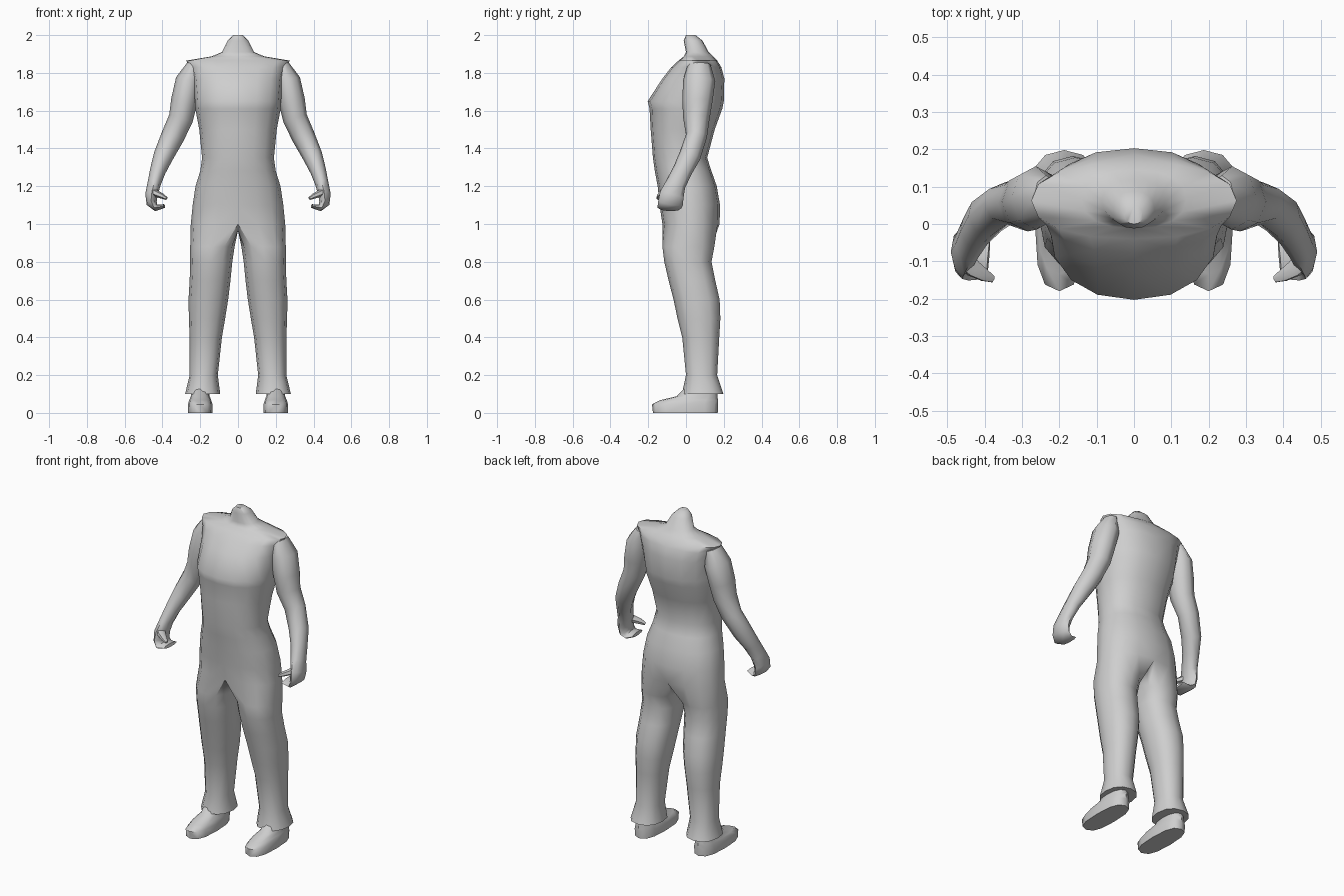
import bpy, bmesh, math
from mathutils import Vector

if "Cube" in bpy.data.objects:
    bpy.data.objects.remove(bpy.data.objects["Cube"])

grey = bpy.data.materials.new("plain grey")
grey.diffuse_color = (0.62, 0.62, 0.62, 1)
grey.use_nodes = True
grey.node_tree.nodes["Principled BSDF"].inputs["Base Color"].default_value = grey.diffuse_color


def power(v, e):
    return math.copysign(abs(v) ** e, v)


def oval(cx, rx, yf, yb, z, degrees, e):
    """Points of a rounded box section; -90 degrees is the front."""
    cy, ry = (yf + yb) / 2, (yb - yf) / 2
    return [Vector((cx + rx * power(math.cos(math.radians(a)), e),
                    cy + ry * power(math.sin(math.radians(a)), e), z)) for a in degrees]


def skin(bm, a, b, closed=True):
    n = len(a)
    for i in range(n if closed else n - 1):
        j = (i + 1) % n
        bm.faces.new((a[i], a[j], b[j], b[i]))


def finish(bm, name, angle=60, merge=False):
    bmesh.ops.recalc_face_normals(bm, faces=bm.faces)
    me = bpy.data.meshes.new(name)
    bm.to_mesh(me)
    bm.free()
    ob = bpy.data.objects.new(name, me)
    bpy.context.collection.objects.link(ob)
    me.materials.append(grey)
    mirror = ob.modifiers.new("mirror", 'MIRROR')
    mirror.use_mirror_merge = merge
    mirror.merge_threshold = 0.0005
    bpy.ops.object.select_all(action='DESELECT')
    ob.select_set(True)
    bpy.context.view_layer.objects.active = ob
    bpy.ops.object.shade_smooth_by_angle(angle=math.radians(angle))
    return ob


def loft(name, rings, angle=60):
    bm = bmesh.new()
    rows = [[bm.verts.new(p) for p in ring] for ring in rings]
    for a, b in zip(rows, rows[1:]):
        skin(bm, a, b)
    bm.faces.new(rows[0])
    bm.faces.new(rows[-1])
    return finish(bm, name, angle)


def tube(name, path, sides=8):
    """Loft ovals square to a path of (x, y, z, half width, half depth)."""
    pts = [Vector(p[:3]) for p in path]
    rings = []
    for i, p in enumerate(path):
        t = (pts[min(i + 1, len(pts) - 1)] - pts[max(i - 1, 0)]).normalized()
        v = Vector((0, 1, 0))
        v = (v - t * v.dot(t)).normalized()
        u = v.cross(t)
        rings.append([pts[i] + u * p[3] * math.cos(k * math.tau / sides)
                      + v * p[4] * math.sin(k * math.tau / sides) for k in range(sides)])
    return loft(name, rings)


# Torso, neck and trousers: half a body, mirrored
# z, half width, front y, back y
torso = [(2.0, .025, .0, .05), (1.97, .055, -.012, .088), (1.91, .085, 0, .12),
         (1.887, .14, -.012, .145), (1.865, .275, -.04, .165), (1.83, .252, -.078, .187),
         (1.77, .238, -.125, .203), (1.65, .228, -.203, .2), (1.61, .226, -.193, .192),
         (1.5, .205, -.187, .152), (1.35, .19, -.175, .112), (1.28, .2, -.165, .135),
         (1.2, .225, -.15, .163), (1.1, .24, -.14, .18), (1.0, .25, -.125, .178)]
# z, inner x, outer x, front y, back y
legs = [(.88, .018, .253, -.125, .15), (.8, .03, .253, -.115, .135),
        (.7, .04, .256, -.092, .155), (.6, .052, .262, -.066, .178),
        (.5, .068, .26, -.045, .182), (.4, .085, .256, -.02, .176),
        (.2, .107, .256, .0, .165), (.1, .094, .28, -.022, .198)]
bm = bmesh.new()
half = [-90 + 22.5 * i for i in range(9)]
rows = []
for z, hw, yf, yb in torso:
    rows.append([bm.verts.new(p) for p in oval(0, hw, yf, yb, z, half, .88)])
    for i in (0, -1):
        rows[-1][i].co.x = 0
bm.faces.new(rows[0])
for a, b in zip(rows, rows[1:]):
    skin(bm, a, b, closed=False)
crotch = [bm.verts.new((0, y, .965)) for y in (.11, .025, -.06)]
last = rows[-1] + crotch
round_leg = [-120 + 30 * i for i in range(12)]
for z, xi, xo, yf, yb in legs:
    ring = [bm.verts.new(p) for p in
            oval((xi + xo) / 2, (xo - xi) / 2, yf, yb, z, round_leg, .88)]
    skin(bm, last, ring)
    last = ring
bm.faces.new(last)
finish(bm, "clothed_body", merge=True)

# Bare arm running into the palm and curled fingers
tube("arm", [(.235, .07, 1.845, .035, .06), (.262, .07, 1.76, .068, .085),
             (.285, .06, 1.65, .07, .08), (.302, .055, 1.56, .065, .07),
             (.345, .055, 1.465, .062, .056), (.395, .02, 1.36, .053, .058),
             (.425, -.02, 1.28, .042, .052), (.445, -.055, 1.21, .035, .054),
             (.458, -.075, 1.155, .033, .064), (.457, -.082, 1.11, .028, .066),
             (.435, -.088, 1.085, .018, .064), (.39, -.092, 1.095, .01, .055)])

# Thumb curling in front of the palm
tube("thumb", [(.46, -.09, 1.175, .02, .03), (.43, -.12, 1.16, .018, .025),
               (.4, -.138, 1.147, .014, .018), (.378, -.148, 1.135, .008, .01)], 6)

# Shoe: sole, toe cap and ankle
circle = [30 * i for i in range(12)]
loft("shoe", [oval(.2, .064, -.175, .168, 0, circle, .75),
              oval(.2, .065, -.18, .17, .045, circle, .75),
              oval(.2, .058, -.135, .169, .068, circle, .8),
              oval(.2, .05, -.05, .167, .088, circle, .85),
              oval(.2, .045, .0, .16, .14, circle, .9)], 50)
